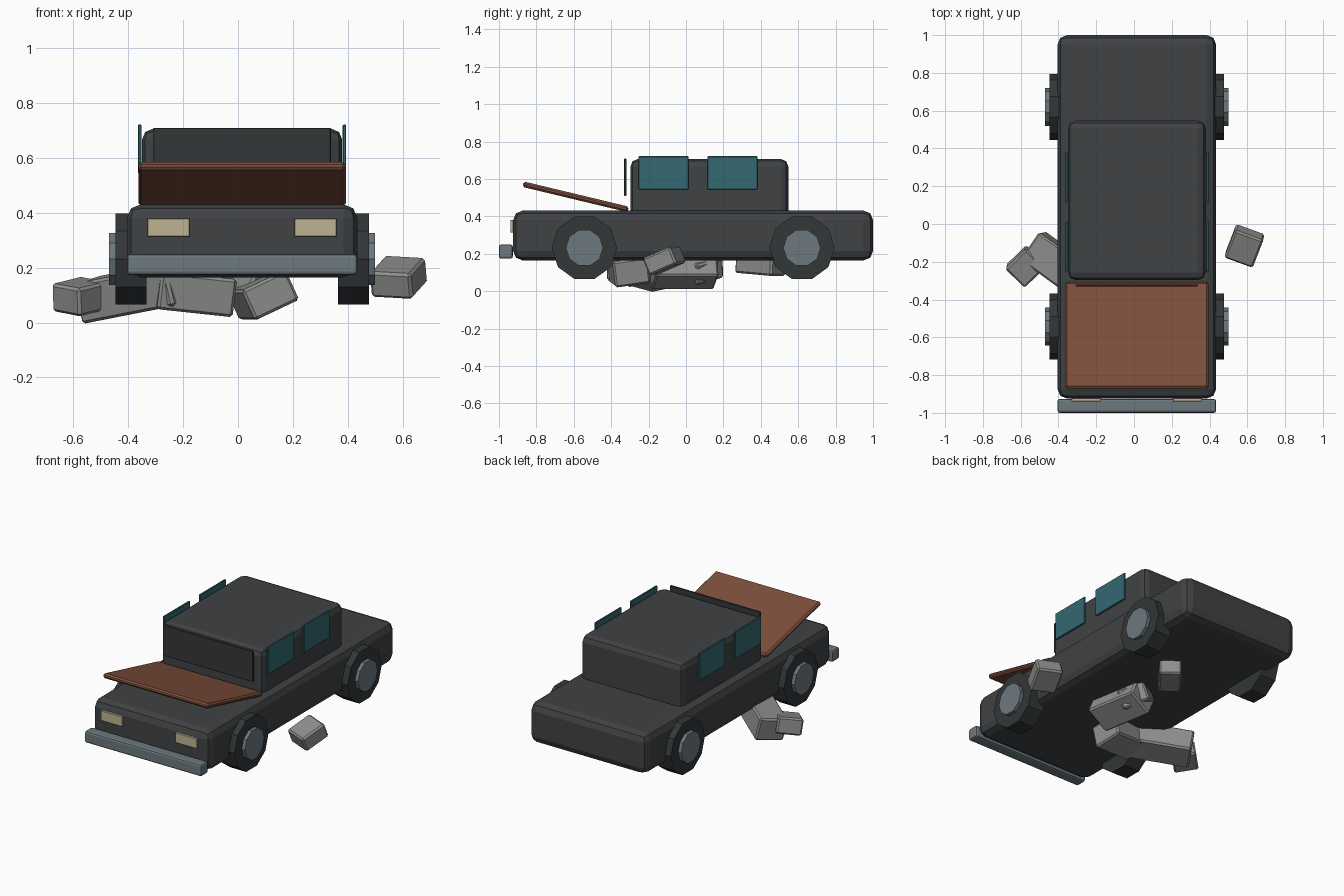
import bpy, bmesh
from math import radians
from mathutils import Matrix, Euler

if "Cube" in bpy.data.objects:
    bpy.data.objects.remove(bpy.data.objects["Cube"])

CX = 0.015  # car centre line


def material(name, rgb):
    m = bpy.data.materials.new(name)
    m.diffuse_color = (*rgb, 1)
    m.use_nodes = True
    m.node_tree.nodes["Principled BSDF"].inputs["Base Color"].default_value = m.diffuse_color
    return m


PAINT = material("dark_paint", (0.05, 0.054, 0.058))
RUBBER = material("rubber", (0.033, 0.038, 0.04))
STEEL = material("steel", (0.15, 0.19, 0.21))
RUST = material("rust", (0.21, 0.08, 0.045))
GLASS = material("teal_glass", (0.035, 0.14, 0.17))
LAMP = material("lamp", (0.52, 0.45, 0.29))
STONE = material("stone", (0.27, 0.28, 0.265))


def finish(name, bm, mat):
    mesh = bpy.data.meshes.new(name)
    bm.to_mesh(mesh)
    bm.free()
    mesh.materials.append(mat)
    ob = bpy.data.objects.new(name, mesh)
    bpy.context.collection.objects.link(ob)
    return ob


def box(name, center, size, mat, bevel=0.0, segments=1, rot=(0, 0, 0)):
    bm = bmesh.new()
    bmesh.ops.create_cube(bm, size=1, matrix=Matrix.Diagonal((*size, 1)))
    if bevel:
        bmesh.ops.bevel(bm, geom=bm.edges[:], offset=bevel, segments=segments,
                        profile=0.5, affect='EDGES')
    ob = finish(name, bm, mat)
    ob.location = center
    ob.rotation_euler = Euler([radians(a) for a in rot])
    return ob


def disc(name, center, radius, width, mat):
    bm = bmesh.new()
    bmesh.ops.create_cone(bm, cap_ends=True, segments=10, radius1=radius,
                          radius2=radius, depth=width,
                          matrix=Matrix.Rotation(radians(90), 4, 'Y'))
    ob = finish(name, bm, mat)
    ob.location = center
    return ob


# Body shell and cabin
box("body", (CX, 0.038, 0.298), (0.84, 1.924, 0.266), PAINT, 0.05, 2)
box("cabin", (CX, 0.125, 0.55), (0.73, 0.844, 0.314), PAINT, 0.04, 2)
box("windscreen", (CX, -0.325, 0.61), (0.648, 0.012, 0.2), RUBBER, 0.003)

# Raised rusty hood
box("hood", (CX, -0.59, 0.505), (0.757, 0.578, 0.03), RUST, 0.01, 1, (-13.5, 0, 0))

# Front bumper
box("bumper", (CX, -0.963, 0.212), (0.84, 0.074, 0.076), STEEL, 0.012, 2)

# Paired parts on both sides
for side, s in (("left", -1), ("right", 1)):
    box(f"headlight_{side}", (CX + s * 0.268, -0.929, 0.347), (0.154, 0.02, 0.066), LAMP, 0.002)
    for end, y in (("front", -0.12), ("rear", 0.248)):
        box(f"{end}_window_{side}", (CX + s * 0.373, y, 0.633),
            (0.013, 0.267, 0.178), GLASS, 0.003)
    for end, y in (("front", -0.543), ("rear", 0.62)):
        disc(f"{end}_wheel_{side}", (CX + s * 0.406, y, 0.232), 0.175, 0.113, RUBBER)
        disc(f"{end}_hub_{side}", (CX + s * 0.43, y, 0.232), 0.1, 0.11, STEEL)

# Rubble blocks under and beside the car: centre, size, rotation
rubble = [
    ((0.585, -0.116, 0.165), (0.16, 0.17, 0.1), (22, 3, -20)),
    ((0.06, 0.40, 0.165), (0.13, 0.25, 0.15), (-4, 0, -38)),
    ((0.09, -0.01, 0.1), (0.18, 0.34, 0.12), (0, -25, 10)),
    ((0.06, 0.09, 0.13), (0.15, 0.17, 0.12), (15, 20, 35)),
    ((-0.16, -0.31, 0.115), (0.28, 0.19, 0.14), (8, 6, 8)),
    ((-0.37, -0.235, 0.115), (0.42, 0.18, 0.15), (10, -9, -36)),
    ((-0.575, -0.225, 0.095), (0.155, 0.145, 0.105), (8, -10, 44)),
]
for i, (center, size, rot) in enumerate(rubble, 1):
    box(f"rubble_block_{i}", center, size, STONE, 0.01, 1, rot)
